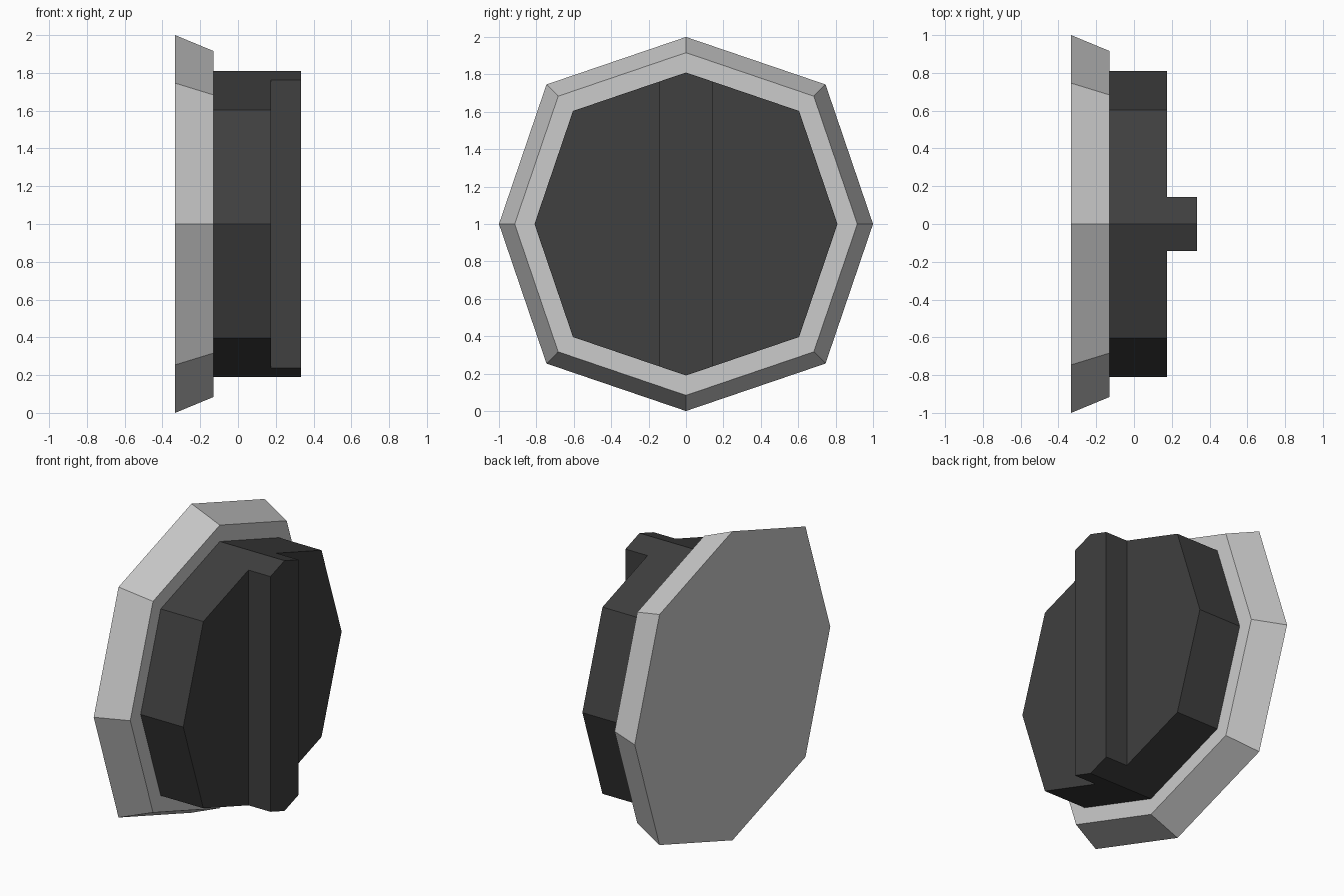
import bpy, bmesh

if "Cube" in bpy.data.objects:
    bpy.data.objects.remove(bpy.data.objects["Cube"])

CENTRE_Z = 1.0
DIAG = 0.746  # diagonal corner offset relative to the outer reach


def octagon(r):
    d = r * DIAG
    return [(r, 0), (d, d), (0, r), (-d, d), (-r, 0), (-d, -d), (0, -r), (d, -d)]


def loft(name, sections, mat=None):
    """Closed solid from matching (x, [(y, z), ...]) sections along x."""
    bm = bmesh.new()
    rings = [[bm.verts.new((x, y, z + CENTRE_Z)) for y, z in pts] for x, pts in sections]
    for a, b in zip(rings, rings[1:]):
        n = len(a)
        for i in range(n):
            j = (i + 1) % n
            bm.faces.new((a[i], a[j], b[j], b[i]))
    bm.faces.new(rings[0])
    bm.faces.new(rings[-1])
    bmesh.ops.recalc_face_normals(bm, faces=bm.faces)
    mesh = bpy.data.meshes.new(name)
    bm.to_mesh(mesh)
    bm.free()
    obj = bpy.data.objects.new(name, mesh)
    bpy.context.collection.objects.link(obj)
    if mat:
        mesh.materials.append(mat)
    return obj


dark = bpy.data.materials.new("dark_plastic")
dark.diffuse_color = (0.05, 0.05, 0.05, 1)
dark.use_nodes = True
dark.node_tree.nodes["Principled BSDF"].inputs["Base Color"].default_value = dark.diffuse_color

# Tapered mounting plate
loft("base_plate", [(-0.333, octagon(1.0)), (-0.13, octagon(0.916))])

# Dark dial body
R = 0.81
loft("dial_body", [(-0.13, octagon(R)), (0.175, octagon(R))], dark)

# Grip ridge, its ends following the dial outline
w = 0.143
h = R - w * (1 - DIAG) / DIAG
ridge = [(w, -h), (w, h), (0, R), (-w, h), (-w, -h), (0, -R)]
loft("grip_ridge", [(0.175, ridge), (0.333, ridge)], dark)
